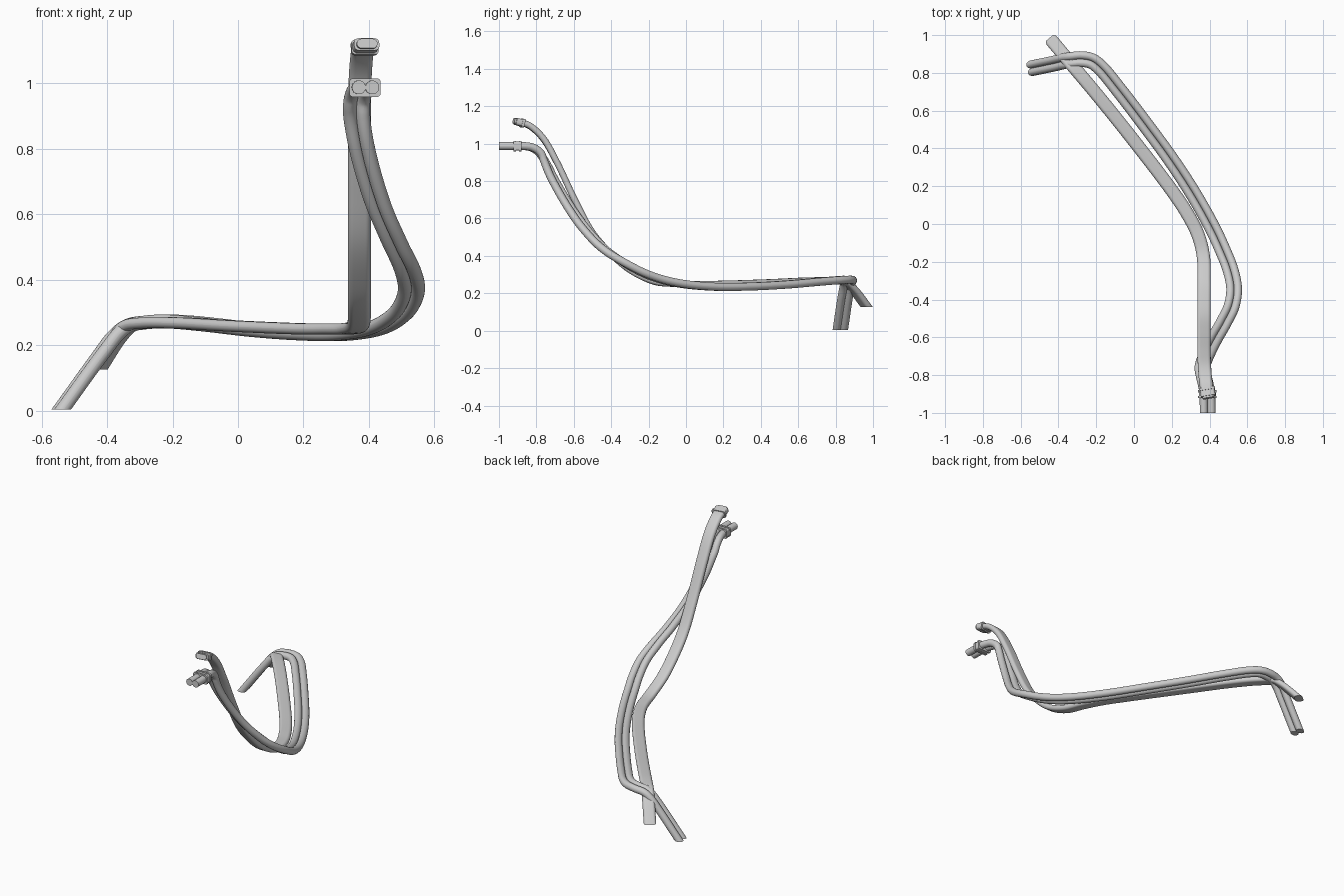
import bpy, bmesh, math
from mathutils import Vector

if "Cube" in bpy.data.objects:
    bpy.data.objects.remove(bpy.data.objects["Cube"], do_unlink=True)

grey = bpy.data.materials.new("light_grey_rubber")
grey.use_nodes = True
grey.diffuse_color = (0.6, 0.6, 0.6, 1)
grey.node_tree.nodes["Principled BSDF"].inputs["Base Color"].default_value = (0.6, 0.6, 0.6, 1)
UP = Vector((0, 0, 1))


def spline(points, steps=7):
    """Smooth path through the points (centripetal, no overshoot)."""
    p = [Vector(q) for q in points]
    p = [2 * p[0] - p[1]] + p + [2 * p[-1] - p[-2]]
    out = []
    for a, b, c, d in zip(p, p[1:], p[2:], p[3:]):
        t = [0.0]
        for u, v in ((a, b), (b, c), (c, d)):
            t.append(t[-1] + math.sqrt((v - u).length))
        for s in range(steps):
            k = t[1] + (t[2] - t[1]) * s / steps
            mix = lambda u, v, i, j: u.lerp(v, (k - t[i]) / (t[j] - t[i]))
            ab, bc, cd = mix(a, b, 0, 1), mix(b, c, 1, 2), mix(c, d, 2, 3)
            out.append(mix(mix(ab, bc, 0, 2), mix(bc, cd, 1, 3), 1, 2))
    return out + [p[-2]]


def rounded(width, height, radius, segments=6):
    """Rounded rectangle section, also used for circles and flat ovals."""
    pts = []
    for q, (sx, sy) in enumerate(((1, 1), (-1, 1), (-1, -1), (1, -1))):
        for i in range(segments + 1):
            a = (q + i / segments) * math.pi / 2
            pts.append((sx * (width / 2 - radius) + radius * math.cos(a),
                        sy * (height / 2 - radius) + radius * math.sin(a)))
    return pts


def sweep(name, path, section, shift=0.0, level_end=False):
    """Carry a level section along the path; shift moves it sideways."""
    bm = bmesh.new()
    rings = []
    for i, p in enumerate(path):
        t = (path[min(i + 1, len(path) - 1)] - path[max(i - 1, 0)]).normalized()
        side = t.cross(UP).normalized()
        top = side.cross(t)
        ring = []
        for u, v in section:
            co = p + side * (u + shift) + top * v
            if level_end and i == 0:
                co += t * ((p.z - co.z) / t.z)   # horizontal cut at the tip
            ring.append(bm.verts.new(co))
        rings.append(ring)
    n = len(section)
    for a, b in zip(rings, rings[1:]):
        for j in range(n):
            bm.faces.new((a[j], a[(j + 1) % n], b[(j + 1) % n], b[j]))
    bm.faces.new(rings[0])
    bm.faces.new(rings[-1])
    bmesh.ops.remove_doubles(bm, verts=bm.verts, dist=0.00005)
    bmesh.ops.recalc_face_normals(bm, faces=bm.faces)
    mesh = bpy.data.meshes.new(name)
    bm.to_mesh(mesh)
    bm.free()
    mesh.materials.append(grey)
    ob = bpy.data.objects.new(name, mesh)
    bpy.context.collection.objects.link(ob)
    bpy.ops.object.select_all(action="DESELECT")
    ob.select_set(True)
    bpy.context.view_layer.objects.active = ob
    bpy.ops.object.shade_smooth_by_angle(angle=math.radians(40))


# Flat strap hose
flat_path = spline([
    (-.432, .967, .126), (-.37, .893, .222), (-.335, .85, .258), (-.28, .785, .268),
    (-.18, .665, .268), (0, .44, .258), (.2, .178, .25), (.285, .05, .25),
    (.34, -.06, .251), (.367, -.17, .263), (.371, -.3, .325), (.371, -.4, .41),
    (.371, -.5, .525), (.371, -.59, .69), (.371, -.69, .9), (.374, -.765, 1.03),
    (.38, -.835, 1.095), (.386, -.88, 1.113)])
sweep("flat_hose", flat_path, rounded(.07, .034, .0169), level_end=True)

# Plug on the flat hose: flange and end stub
tip = Vector((.386, -.868, 1.108))
axis = Vector((.01, -.06, .016)).normalized()
sweep("flat_hose_flange", [tip, tip + axis * .014], rounded(.084, .046, .012))
sweep("flat_hose_plug", [tip, tip + axis * .046], rounded(.078, .038, .014))
sweep("flat_hose_nozzle", [tip, tip + axis * .056], rounded(.064, .03, .0149))

# Pair of round hoses running side by side
twin_path = spline([
    (-.54, .825, .004), (-.42, .85, .17), (-.37, .862, .234), (-.335, .868, .26),
    (-.28, .873, .27), (-.225, .863, .273), (-.175, .825, .271), (-.08, .71, .262),
    (.05, .54, .247), (.2, .335, .236), (.32, .15, .235), (.42, -.03, .252),
    (.475, -.15, .28), (.51, -.24, .315), (.53, -.34, .37), (.518, -.43, .43),
    (.476, -.52, .52), (.425, -.61, .64), (.377, -.71, .81), (.362, -.76, .915),
    (.365, -.785, .955), (.374, -.825, .98), (.386, -.88, .988), (.389, -.93, .988),
    (.39, -1, .988)])
for side, shift in (("left", -.0205), ("right", .0205)):
    sweep(side + "_round_hose", twin_path, rounded(.042, .042, .0209), shift, True)

# Clamp holding the pair
for name, y0, y1, w, h in (("clamp_body", -.922, -.88, .09, .048),
                           ("clamp_front_rim", -.922, -.91, .096, .056),
                           ("clamp_back_rim", -.892, -.88, .096, .056)):
    sweep(name, [Vector((.388, y0, .987)), Vector((.388, y1, .987))], rounded(w, h, .011))
